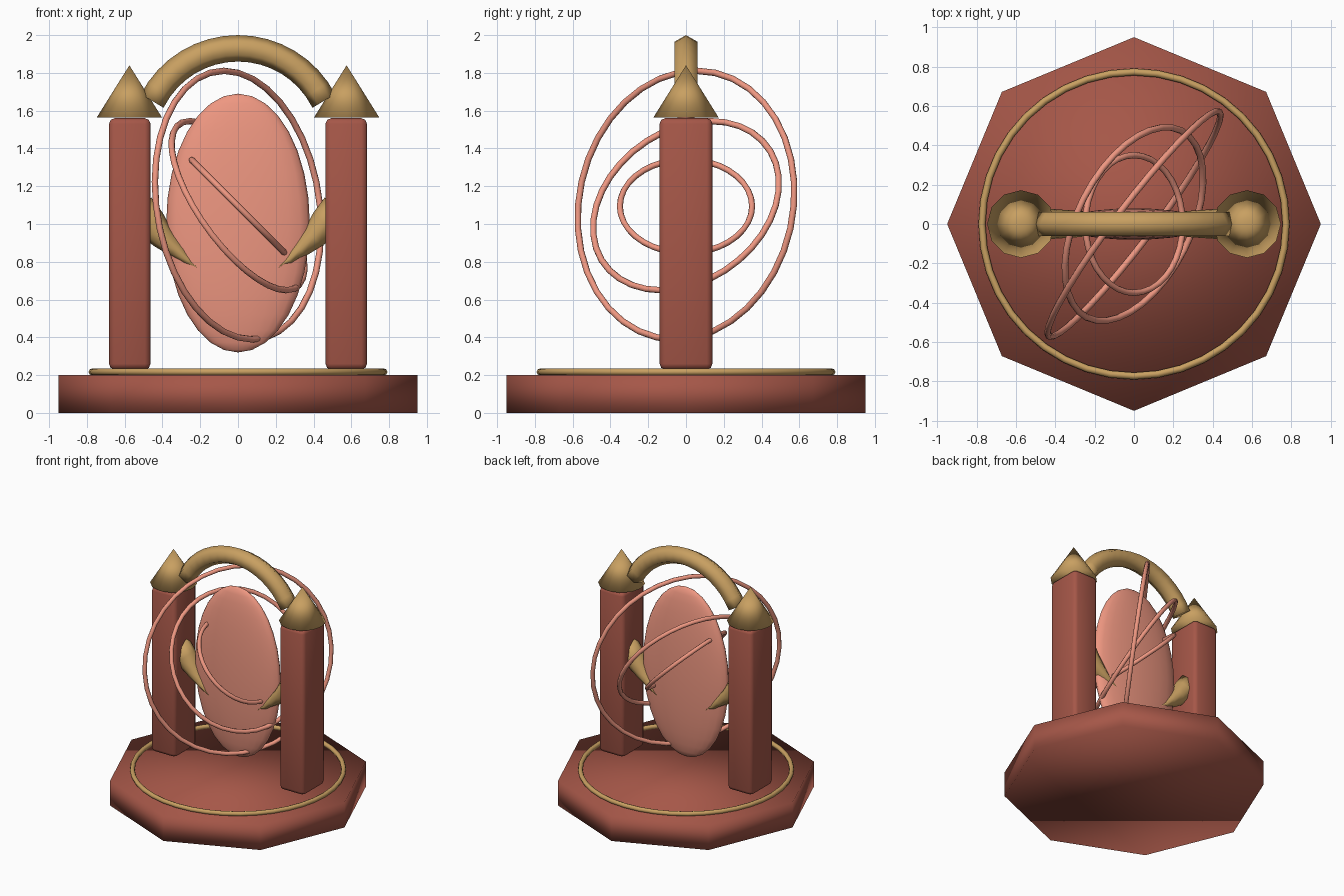
import bpy, bmesh, math
from mathutils import Vector

if "Cube" in bpy.data.objects:
    bpy.data.objects.remove(bpy.data.objects["Cube"])


def material(name, rgb):
    m = bpy.data.materials.new(name)
    m.diffuse_color = (*rgb, 1)
    m.use_nodes = True
    m.node_tree.nodes["Principled BSDF"].inputs["Base Color"].default_value = m.diffuse_color
    return m


BRICK = material("brick_red", (0.38, 0.095, 0.065))
GOLD = material("old_gold", (0.58, 0.35, 0.12))
PINK = material("pale_coral", (0.86, 0.31, 0.22))


def finish(name, mat):
    ob = bpy.context.object
    ob.name = name
    ob.data.materials.append(mat)
    for p in ob.data.polygons:
        p.use_smooth = True
    return ob


def torus(name, mat, major, minor, z, normal=(0, 0, 1), segments=32):
    rot = Vector(normal).to_track_quat('Z', 'Y').to_euler()
    bpy.ops.mesh.primitive_torus_add(major_segments=segments, minor_segments=8,
                                     major_radius=major, minor_radius=minor,
                                     location=(0, 0, z), rotation=rot)
    return finish(name, mat)


def sweep(name, mat, path, sides):
    """Closed tube in the XZ plane; path items are (x, z, in-plane radius, y radius)."""
    bm = bmesh.new()
    rings = []
    for i, (x, z, r, ry) in enumerate(path):
        a, b = path[max(i - 1, 0)], path[min(i + 1, len(path) - 1)]
        t = Vector((b[0] - a[0], b[1] - a[1])).normalized()
        ring = []
        for k in range(sides):
            ang = 2 * math.pi * k / sides
            c = r * math.cos(ang)
            ring.append(bm.verts.new((x - t.y * c, ry * math.sin(ang), z + t.x * c)))
        rings.append(ring)
    for a, b in zip(rings, rings[1:]):
        for k in range(sides):
            n = (k + 1) % sides
            bm.faces.new((a[k], a[n], b[n], b[k]))
    bm.faces.new(rings[0])
    bm.faces.new(rings[-1])
    bmesh.ops.recalc_face_normals(bm, faces=bm.faces[:])
    mesh = bpy.data.meshes.new(name)
    bm.to_mesh(mesh)
    bm.free()
    ob = bpy.data.objects.new(name, mesh)
    bpy.context.collection.objects.link(ob)
    bpy.context.view_layer.objects.active = ob
    return finish(name, mat)


# Octagonal plinth with inlaid gold ring
bpy.ops.mesh.primitive_cylinder_add(vertices=8, radius=0.95, depth=0.2, location=(0, 0, 0.1))
finish("base", BRICK)
torus("base_ring", GOLD, 0.773, 0.018, 0.217, segments=40)

for side, s in (("left", -1), ("right", 1)):
    # Rounded square pillar
    bpy.ops.mesh.primitive_cube_add(size=1, location=(s * 0.573, 0, 0.895))
    pillar = bpy.context.object
    pillar.scale = (0.22, 0.28, 1.33)
    bpy.ops.object.transform_apply(location=False, rotation=False, scale=True)
    finish(side + "_pillar", BRICK)
    bevel = pillar.modifiers.new("bevel", 'BEVEL')
    bevel.width = 0.03
    bevel.segments = 2

    # Conical pillar cap
    bpy.ops.mesh.primitive_cone_add(vertices=12, radius1=0.172, radius2=0, depth=0.275,
                                    location=(s * 0.575, 0, 1.7025))
    finish(side + "_cap", GOLD)

    # Curved claw holding the disc
    claw = [(0.53, 1.07, 0.10, 0.085), (0.46, 1.0, 0.085, 0.08), (0.40, 0.93, 0.065, 0.075),
            (0.33, 0.865, 0.045, 0.07), (0.27, 0.81, 0.028, 0.066), (0.215, 0.77, 0.006, 0.06)]
    sweep(side + "_claw", GOLD, [(s * x, z, r, ry) for x, z, r, ry in claw], 8)

# Six-sided arch spanning the caps
arch = []
for i in range(17):
    a = math.radians(27 + (180 - 54) * i / 16)
    arch.append((0.51 * math.cos(a), 1.42 + 0.51 * math.sin(a), 0.07, 0.07))
sweep("arch", GOLD, arch, 6)

# Thin oval disc
bpy.ops.mesh.primitive_uv_sphere_add(segments=24, ring_count=16, radius=1, location=(0, 0, 1.005))
bpy.context.object.scale = (0.38, 0.08, 0.685)
bpy.ops.object.transform_apply(location=False, rotation=False, scale=True)
finish("portal_disc", PINK)

# Three tilted orbit rings
torus("outer_orbit", PINK, 0.717, 0.017, 1.1, (0.79, -0.6, 0.13), 36)
torus("middle_orbit", PINK, 0.532, 0.017, 1.097, (0.75, -0.38, 0.54), 36)
torus("inner_orbit", PINK, 0.35, 0.016, 1.094, (0.707, 0, 0.707), 36)
